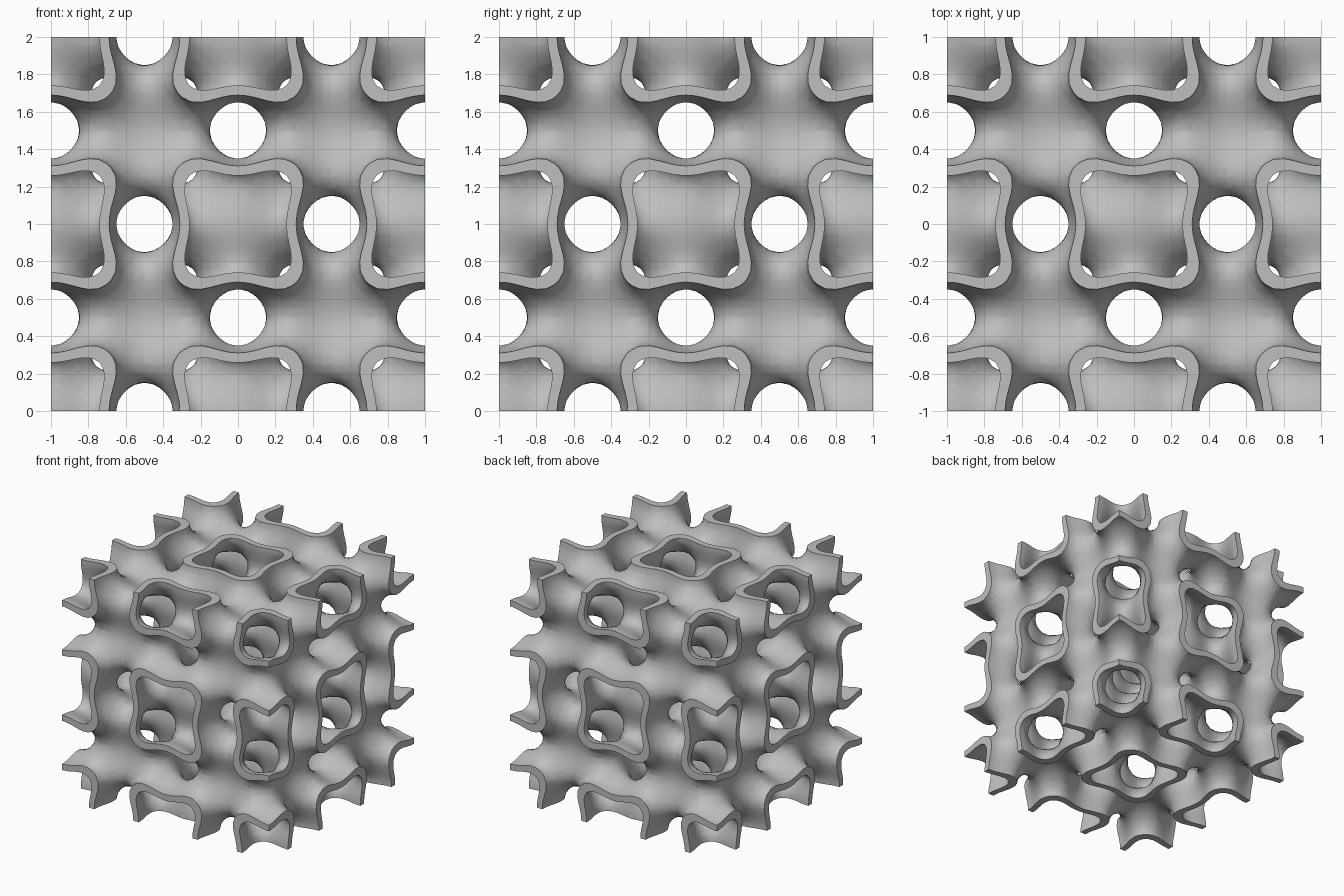
import bpy, bmesh
from math import cos, sin, tau
from itertools import permutations, product
from mathutils import Vector

cube = bpy.data.objects.get("Cube")
if cube:
    bpy.data.objects.remove(cube, do_unlink=True)

N = 20          # grid steps per unit cell
T = 0.78        # half thickness of the wall, as a field level


def field(p):
    a, b, c = (cos(tau * v) for v in p)
    return 2 * (a * b + b * c + c * a - a * a - b * b - c * c) + 3


def gradient(p):
    k = [cos(tau * v) for v in p]
    total = sum(k)
    return Vector([-2 * tau * sin(tau * v) * (total - 3 * q) for v, q in zip(p, k)])


def step(node, axis):
    moved = list(node)
    moved[axis] += 1
    return tuple(moved)


value = {n: field([i / N for i in n]) for n in product(range(N + 1), repeat=3)}
bm = bmesh.new()
made = {}


def node_vert(n):
    if n not in made:
        made[n] = bm.verts.new([i / N for i in n])
    return made[n]


def cut_vert(a, b, level):
    """Point where a grid edge meets a wall surface, refined onto it."""
    key = (min(a, b), max(a, b), level)
    if key not in made:
        a, b = key[:2]
        p = Vector(a).lerp(Vector(b), (level - value[a]) / (value[b] - value[a])) / N
        for _ in range(2):
            g = gradient(p)
            p += g * ((level - field(p)) / max(g.length_squared, 1))
        made[key] = bm.verts.new(p)
    return made[key]


def add_face(verts, outward):
    face = bm.faces.new(verts)
    face.normal_update()
    if face.normal.dot(outward(face.calc_center_median())) < 0:
        face.normal_flip()


def wall_faces(tet, level):
    low = [n for n in tet if value[n] < level]
    high = [n for n in tet if value[n] >= level]
    if not low or not high:
        return
    if len(low) == 2:
        pairs = [(low[0], high[0]), (low[0], high[1]), (low[1], high[1]), (low[1], high[0])]
    else:
        pairs = list(product(low, high))
    add_face([cut_vert(a, b, level) for a, b in pairs],
             lambda p: gradient(p) * level)


def rim_face(tri, axis):
    """Part of a flat outer triangle that lies inside the wall."""
    verts = []
    for a, b in zip(tri, tri[1:] + tri[:1]):
        if abs(value[a]) < T:
            verts.append(node_vert(a))
        for level in ((-T, T) if value[a] < value[b] else (T, -T)):
            if (value[a] < level) != (value[b] < level):
                verts.append(cut_vert(a, b, level))
    if len(verts) > 2:
        normal = Vector([float(i == axis) for i in range(3)])
        add_face(verts, lambda p: normal)


# Inner and outer wall surfaces of one cell
for corner in product(range(N), repeat=3):
    for order in permutations(range(3)):
        tet = [corner]
        for axis in order:
            tet.append(step(tet[-1], axis))
        for level in (-T, T):
            wall_faces(tet, level)

# Flat cut rims on the three outer sides of the cell
for axis in range(3):
    for u, v in permutations([i for i in range(3) if i != axis]):
        for i, j in product(range(N), repeat=2):
            start = [N, N, N]
            start[u], start[v] = i, j
            start = tuple(start)
            side = step(start, u)
            rim_face([start, side, step(side, v)], axis)

mesh = bpy.data.meshes.new("lattice_block")
bm.to_mesh(mesh)
bm.free()
lattice = bpy.data.objects.new("lattice_block", mesh)
lattice.location.z = 1
bpy.context.collection.objects.link(lattice)

# Plain grey
grey = bpy.data.materials.new("plain grey")
grey.use_nodes = True
colour = (0.52, 0.52, 0.52, 1)
grey.diffuse_color = colour
grey.node_tree.nodes["Principled BSDF"].inputs["Base Color"].default_value = colour
mesh.materials.append(grey)

# Smooth walls with crisp rims
bpy.ops.object.select_all(action="DESELECT")
lattice.select_set(True)
bpy.context.view_layer.objects.active = lattice
bpy.ops.object.shade_smooth_by_angle(angle=0.7)

# Repeat the cell across all three axes
mirror = lattice.modifiers.new("repeat", "MIRROR")
mirror.use_axis = (True, True, True)
mirror.merge_threshold = 0.0001
